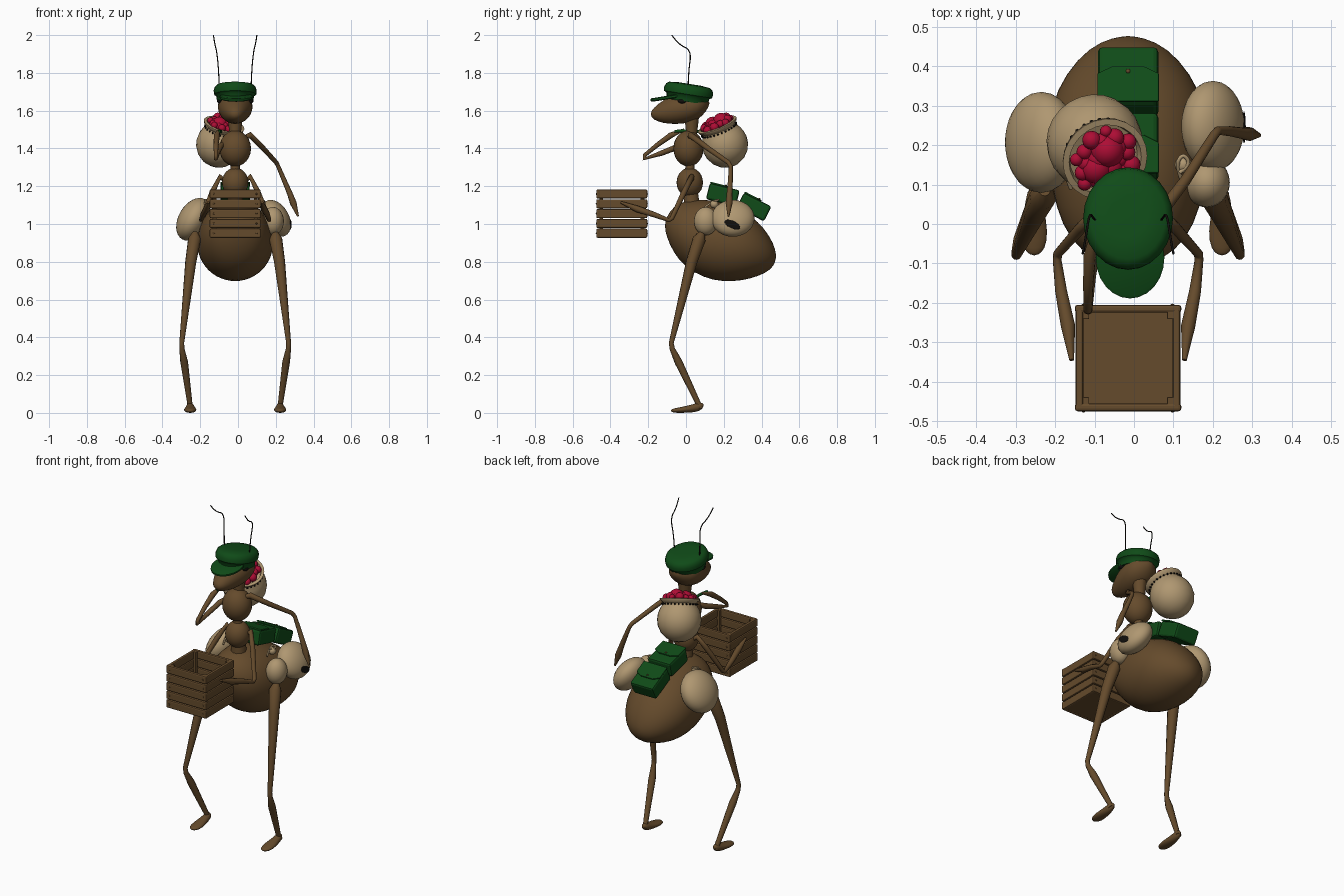
import bpy, bmesh, random
from math import pi, sin, cos, radians, sqrt
from mathutils import Vector, Matrix

if "Cube" in bpy.data.objects:
    bpy.data.objects.remove(bpy.data.objects["Cube"])
random.seed(4)
CX = -0.015  # body midline


def material(name, rgb):
    m = bpy.data.materials.new(name)
    m.use_nodes = True
    m.diffuse_color = (*rgb, 1)
    m.node_tree.nodes["Principled BSDF"].inputs["Base Color"].default_value = (*rgb, 1)
    return m


BROWN = material("brown", (0.13, 0.07, 0.025))
CREAM = material("cream", (0.43, 0.31, 0.165))
GREEN = material("green", (0.005, 0.07, 0.009))
RED = material("berry red", (0.42, 0.004, 0.035))
BLACK = material("black", (0.006, 0.005, 0.004))


def finish(name, mat, bm, matrix=Matrix(), smooth=True, bevel=0, subdiv=0):
    me = bpy.data.meshes.new(name)
    bmesh.ops.recalc_face_normals(bm, faces=bm.faces)
    for f in bm.faces:
        f.smooth = smooth
    bm.to_mesh(me)
    bm.free()
    me.materials.append(mat)
    ob = bpy.data.objects.new(name, me)
    bpy.context.collection.objects.link(ob)
    ob.matrix_world = matrix
    if bevel:
        b = ob.modifiers.new("bevel", "BEVEL")
        b.width, b.segments = bevel, 2
    if subdiv:
        ob.modifiers.new("subdivision", "SUBSURF").levels = subdiv
    return ob


def place(loc, rot=(0, 0, 0), size=(1, 1, 1)):
    turn = [Matrix.Rotation(radians(a), 4, ax) for a, ax in zip(rot, "XYZ")]
    return Matrix.Translation(loc) @ turn[2] @ turn[1] @ turn[0] @ Matrix.Diagonal((*size, 1))


def blob(name, mat, loc, size, rot=(0, 0, 0), seg=24):
    bm = bmesh.new()
    bmesh.ops.create_uvsphere(bm, u_segments=seg, v_segments=seg // 2, radius=1)
    return finish(name, mat, bm, place(loc, rot, size))


def box(name, mat, loc, size, rot=(0, 0, 0), bevel=0.005):
    bm = bmesh.new()
    bmesh.ops.create_cube(bm, size=1, matrix=Matrix.Diagonal((*size, 1)))
    return finish(name, mat, bm, place(loc, rot), False, bevel)


def skin(rings, bm):
    loops = [[bm.verts.new(p) for p in ring] for ring in rings]
    for a, b in zip(loops, loops[1:]):
        for i in range(len(a)):
            j = (i + 1) % len(a)
            bm.faces.new((a[i], a[j], b[j], b[i]))
    bm.faces.new(loops[0])
    bm.faces.new(loops[-1])


ANGLES = [2 * pi * i / 24 for i in range(24)]


def loft(name, mat, stations, x=CX):
    """Body along y; each station is y, centre height, half height, half width."""
    bm = bmesh.new()
    skin([[(x + rx * cos(a), y, z + rz * sin(a)) for a in ANGLES]
          for y, z, rz, rx in stations], bm)
    return finish(name, mat, bm, subdiv=1)


def lathe(name, mat, profile, matrix):
    bm = bmesh.new()
    skin([[(r * cos(a), r * sin(a), h) for a in ANGLES] for r, h in profile], bm)
    ob = finish(name, mat, bm, matrix)
    bpy.context.view_layer.objects.active = ob
    ob.select_set(True)
    bpy.ops.object.shade_smooth_by_angle(angle=radians(50))
    ob.select_set(False)
    return ob


def limb(name, mat, points, radii, smooth_path=False):
    cu = bpy.data.curves.new(name, "CURVE")
    cu.dimensions = "3D"
    cu.bevel_depth, cu.bevel_resolution, cu.use_fill_caps = 1, 3, True
    sp = cu.splines.new("NURBS" if smooth_path else "POLY")
    sp.points.add(len(points) - 1)
    for p, co, r in zip(sp.points, points, radii):
        p.co, p.radius = (*co, 1), r
    sp.use_smooth = True
    if smooth_path:
        sp.use_endpoint_u, sp.order_u = True, 3
    tmp = bpy.data.objects.new(name, cu)
    bpy.context.collection.objects.link(tmp)
    me = bpy.data.meshes.new_from_object(tmp.evaluated_get(bpy.context.evaluated_depsgraph_get()))
    bpy.data.objects.remove(tmp)
    me.materials.clear()
    me.materials.append(mat)
    bpy.context.collection.objects.link(bpy.data.objects.new(name, me))


# Body
loft("abdomen", BROWN, [
    (-.112, .99, .02, .02), (-.09, .98, .085, .09), (-.04, .96, .155, .15),
    (.04, .935, .195, .185), (.14, .915, .217, .203), (.25, .895, .203, .206),
    (.34, .88, .172, .185), (.42, .855, .118, .13), (.465, .835, .06, .07), (.477, .83, .01, .01)])
blob("waist", BROWN, (CX, .02, 1.22), (.07, .07, .078))
blob("chest", BROWN, (CX, .013, 1.4), (.084, .08, .095))
limb("neck", BROWN, [(CX, .03, 1.1), (CX, .02, 1.3), (CX, .03, 1.48), (CX, .03, 1.6)], [.045, .025, .03, .045])
loft("head", BROWN, [
    (-.186, 1.583, .01, .01), (-.172, 1.583, .032, .036), (-.12, 1.595, .063, .062),
    (-.05, 1.61, .083, .087), (.03, 1.622, .086, .097), (.09, 1.632, .064, .08), (.125, 1.64, .01, .01)])

# Cap
lathe("cap", GREEN, [(.096, -.045), (.1, -.014), (.112, -.006), (.114, .015), (.108, .034),
                     (.095, .045), (.05, .05), (.002, .05)],
      place((CX, .012, 1.692), (-9, 0, 0), (1, 1.15, 1)))
lathe("cap_brim", GREEN, [(.08, -.01), (.087, -.005), (.087, .005), (.08, .009)],
      place((CX + .005, -.085, 1.672), (9, 0, 0), (1, 1.2, 1)))

for side, word in ((1, "left"), (-1, "right")):
    def at(dx, y, z):
        return (CX + side * dx, y, z)

    # Face
    blob(word + "_eye", BLACK, at(.082, -.02, 1.652), (.014, .024, .014), seg=12)
    limb(word + "_antenna", BLACK, [at(.083, .01, 1.68), at(.086, .012, 1.8), at(.098, .03, 1.92),
                                    at(.108, -.04, 1.95), at(.115, -.075, 2)], [.003] * 5, True)
    # Leg and foot
    limb(word + "_leg", BROWN,
         [at(.212, .085, .955), at(.215, .07, .92), at(.235, .03, .8), at(.283, -.078, .37),
          at(.282, -.073, .34), at(.27, -.04, .27), at(.24, .065, .05), at(.238, .075, .025)],
         [.015, .035, .03, .013, .014, .021, .014, .018])
    loft(word + "_foot", BROWN, [
        (-.08, .012, .005, .008), (-.065, .012, .012, .028), (-.02, .016, .016, .036),
        (.04, .024, .022, .024), (.08, .036, .024, .02), (.094, .04, .004, .004)], CX + side * .238)
    # Arm carrying the crate
    limb(word + "_lower_arm", BROWN,
         [at(.05, .03, 1.225), at(.08, .03, 1.25), at(.12, -.01, 1.17), at(.178, -.075, 1.03),
          at(.18, -.09, 1.02), at(.17, -.17, 1.05), at(.152, -.26, 1.08), at(.143, -.345, 1.115)],
         [.01, .015, .015, .012, .011, .015, .018, .006])

# Upper arms
limb("left_upper_arm", BROWN, [(.04, .02, 1.46), (.065, .025, 1.47), (.13, .11, 1.405),
                               (.203, .225, 1.325), (.213, .237, 1.305), (.245, .235, 1.23),
                               (.275, .23, 1.16), (.293, .228, 1.11), (.318, .225, 1.04)],
     [.012, .017, .014, .012, .011, .013, .015, .018, .005])
limb("right_upper_arm", BROWN, [(-.07, 0, 1.43), (-.095, -.04, 1.41), (-.11, -.13, 1.375),
                                (-.117, -.222, 1.345), (-.117, -.218, 1.365), (-.116, -.15, 1.42),
                                (-.112, -.08, 1.47), (-.1, -.01, 1.5)],
     [.012, .016, .014, .011, .011, .013, .016, .006])
limb("strap", GREEN, [(-.1, -.06, 1.49), (-.09, .02, 1.5), (-.09, .12, 1.48)], [.008] * 3, True)

# Berry sack on the back
axis = Vector((.25, -.4, 1)).to_track_quat("Z", "Y").to_matrix().to_4x4()
sack = Matrix.Translation((-.1, .207, 1.42)) @ axis
lathe("berry_sack", CREAM, [(.002, -.122), (.035, -.117), (.07, -.1), (.1, -.07), (.117, -.035),
                            (.122, 0), (.118, .035), (.107, .062), (.094, .084), (.09, .093),
                            (.108, .108), (.11, .118), (.094, .12), (.088, .1), (.002, .09)], sack)
for i in range(28):
    a = 2 * pi * i / 28
    p = sack @ Vector((.097 * cos(a), .097 * sin(a), .088))
    blob("stitch", BLACK, p, (.006, .006, .006), seg=6)
for i in range(26):
    a, d = i * 2.4, .082 * sqrt(i / 26)
    size = random.uniform(.03, .045) if i < 5 else random.uniform(.015, .025)
    blob("berry", RED, sack @ Vector((d * cos(a), d * sin(a), .118 + random.uniform(0, .012))),
         (size,) * 3, seg=16)

# Side sacks with drawstrings
blob("left_sack", CREAM, (.2, .248, 1.03), (.07, .115, .105), (0, -30, 0), 32)
blob("left_small_sack", CREAM, (.185, .105, 1.015), (.058, .063, .075))
blob("right_sack", CREAM, (-.235, .207, 1.025), (.08, .128, .122), (0, 30, 0), 32)
blob("left_sack_patch", BLACK, (.279, .245, .997), (.0045, .045, .02), (-25, 0, 0), 16)
for x, y in ((.125, .15), (-.16, .14)):
    limb("drawstring", CREAM, [(x, y - .05, 1.09), (x - .02, y, 1.125), (x, y + .03, 1.13),
                               (x + .02, y, 1.12), (x - .01, y - .02, 1.12)], [.005] * 5, True)
    blob("sack_neck", CREAM, (x, y, 1.105), (.022, .022, .022), seg=12)

# Green pouches: body, folded flap, button
for name, y, z, tilt in (("front_pouch", .195, 1.155, -14), ("rear_pouch", .36, 1.09, -27)):
    m = place((CX, y, z), (tilt, 0, 0))
    box(name, GREEN, (CX, y, z), (.153, .163, .088), (tilt, 0, 0), .012)
    bm = bmesh.new()
    outline = [(-.078, -.08), (.078, -.08), (.078, .0), (.04, .02), (-.04, .02), (-.078, 0)]
    face = bm.faces.new([bm.verts.new((px, py, .042)) for px, py in outline])
    up = bmesh.ops.extrude_face_region(bm, geom=[face])["geom"]
    bmesh.ops.translate(bm, vec=(0, 0, .009), verts=[v for v in up if isinstance(v, bmesh.types.BMVert)])
    finish(name + "_flap", GREEN, bm, m, False, .003)
    blob(name + "_button", BROWN, m @ Vector((0, .005, .052)), (.006, .006, .004), seg=10)

# Slatted crate
W, H, BY, BZ = .27, .052, -.34, .925
for i in range(5):
    z = BZ + H * (i + .5)
    for s in (-1, 1):
        box("crate_slat", BROWN, (CX, BY + s * (W / 2 - .01), z), (W, .02, H - .004), bevel=.007)
        box("crate_slat", BROWN, (CX + s * (W / 2 - .012), BY, z), (.02, W - .012, H - .004), bevel=.007)
        for t in (-1, 1):
            blob("nail", BROWN, (CX + t * (W / 2 - .022), BY + s * W / 2, z), (.005, .003, .005), seg=8)
box("crate_floor", BROWN, (CX, BY, BZ + .012), (W - .02, W - .02, .015), bevel=.002)
for sx in (-1, 1):
    for sy in (-1, 1):
        box("crate_post", BROWN, (CX + sx * (W / 2 - .026), BY + sy * (W / 2 - .026), BZ + H * 2.5),
            (.02, .02, H * 5 - .01), bevel=.002)
